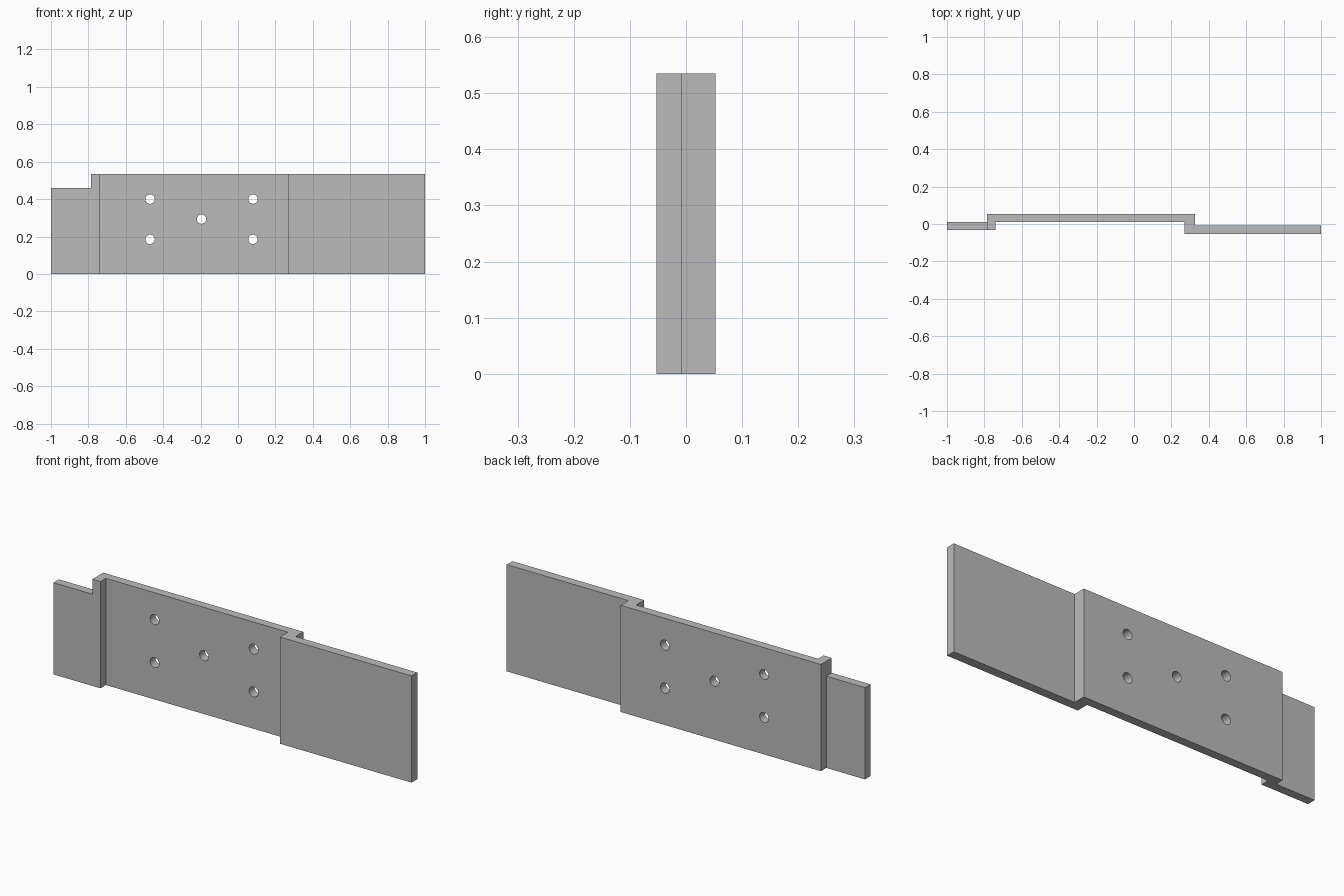
import bpy
import bmesh

cube = bpy.data.objects.get("Cube")
if cube:
    bpy.data.objects.remove(cube, do_unlink=True)

grey = bpy.data.materials.new("plain grey")
grey.use_nodes = True
colour = (0.5, 0.5, 0.5, 1)
grey.diffuse_color = colour
grey.node_tree.nodes["Principled BSDF"].inputs["Base Color"].default_value = colour

HEIGHT = 0.535
TAB_HEIGHT = 0.46


def make_prism(name, outline, height):
    """Extrude a plan outline upward from the ground."""
    bm = bmesh.new()
    base = bm.faces.new([bm.verts.new((x, y, 0)) for x, y in outline])
    top = bmesh.ops.extrude_face_region(bm, geom=[base])
    verts = [v for v in top["geom"] if isinstance(v, bmesh.types.BMVert)]
    bmesh.ops.translate(bm, verts=verts, vec=(0, 0, height))
    bmesh.ops.recalc_face_normals(bm, faces=bm.faces)
    mesh = bpy.data.meshes.new(name)
    bm.to_mesh(mesh)
    bm.free()
    mesh.materials.append(grey)
    obj = bpy.data.objects.new(name, mesh)
    bpy.context.collection.objects.link(obj)
    return obj


def boolean(target, other, operation):
    """Apply a boolean and discard the second object."""
    bpy.context.view_layer.objects.active = target
    mod = target.modifiers.new(operation, "BOOLEAN")
    mod.operation = operation
    mod.solver = "EXACT"
    mod.object = other
    bpy.ops.object.modifier_apply(modifier=mod.name)
    bpy.data.objects.remove(other, do_unlink=True)


# Stepped plate: rear centre panel, forward left panel, short right return
plate = make_prism("stepped_plate", [
    (-0.785, 0.053), (0.325, 0.053), (0.325, -0.008), (1, -0.008),
    (1, -0.053), (0.27, -0.053), (0.27, 0.01), (-0.74, 0.01),
    (-0.74, -0.033), (-0.785, -0.033)], HEIGHT)

# Lower end tab, flush with the front of the return
tab = make_prism("end_tab", [
    (-1, -0.033), (-0.76, -0.033), (-0.76, 0.01), (-1, 0.01)], TAB_HEIGHT)
boolean(plate, tab, "UNION")

# Five through holes in the centre panel
for x, z in [(-0.47, 0.4), (-0.47, 0.185), (-0.195, 0.293),
             (0.08, 0.4), (0.08, 0.185)]:
    bpy.ops.mesh.primitive_cylinder_add(
        vertices=32, radius=0.025, depth=0.2,
        location=(x, 0.03, z), rotation=(1.5708, 0, 0))
    cutter = bpy.context.object
    cutter.name = "hole_cutter"
    cutter.hide_render = True
    cutter.data.materials.append(grey)
    boolean(plate, cutter, "DIFFERENCE")

# Smooth the hole walls while keeping the panel edges sharp
bpy.ops.object.select_all(action="DESELECT")
plate.select_set(True)
bpy.context.view_layer.objects.active = plate
bpy.ops.object.shade_smooth_by_angle()
